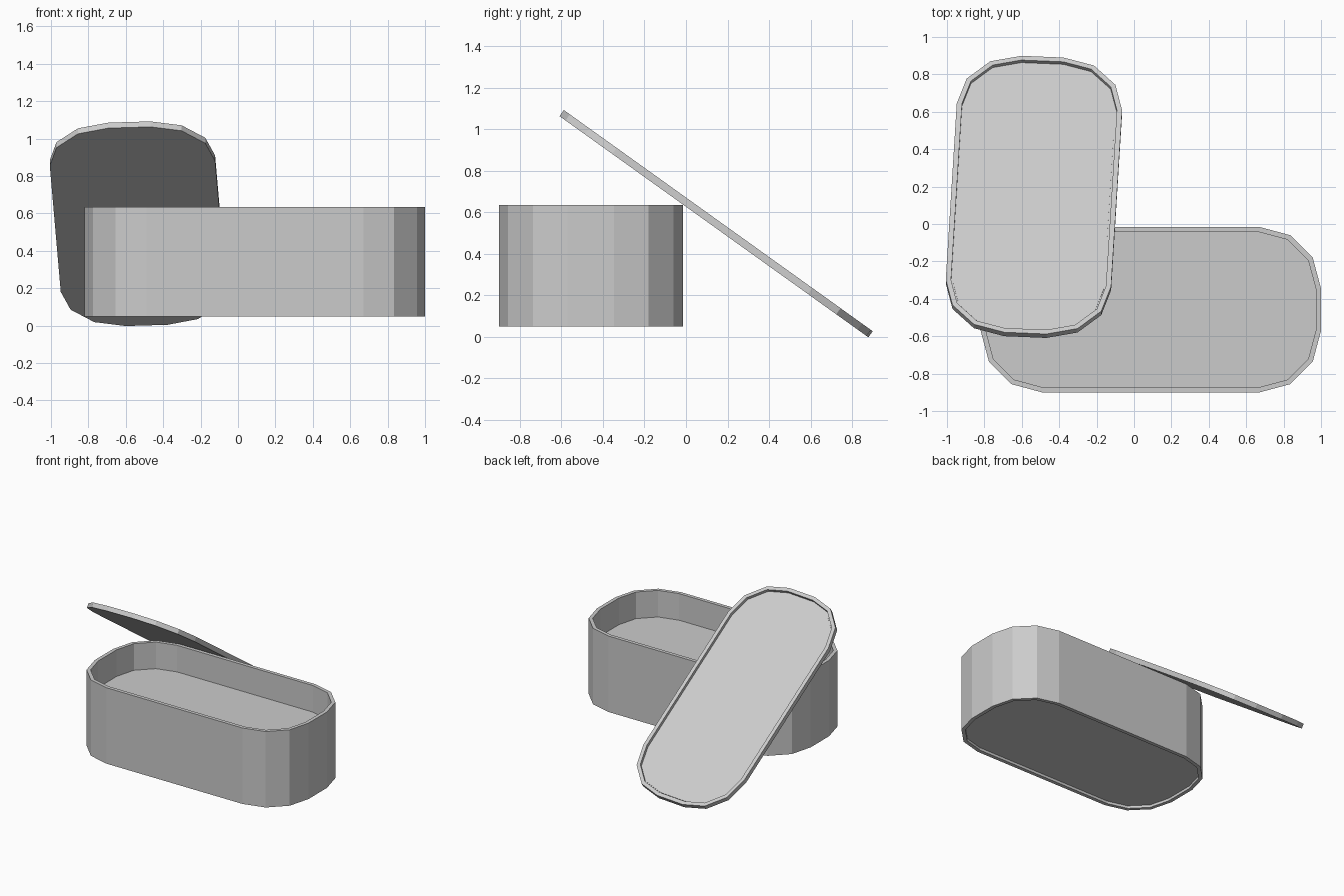
import bpy
import bmesh
from math import sin, cos, radians
from mathutils import Euler

LENGTH, WIDTH, RADIUS, RIM = 1.82, 0.885, 0.33, 0.028

cube = bpy.data.objects.get("Cube")
if cube:
    bpy.data.objects.remove(cube)

grey = bpy.data.materials.new("light_grey")
grey.use_nodes = True
COLOUR = (0.6, 0.6, 0.6, 1)
grey.diffuse_color = COLOUR
grey.node_tree.nodes["Principled BSDF"].inputs["Base Color"].default_value = COLOUR


def rounded_outline(inset):
    """Rounded rectangle with three facets per corner."""
    corners = [(1, 1), (-1, 1), (-1, -1), (1, -1)]
    points = []
    for quarter, (sx, sy) in enumerate(corners):
        for step in range(4):
            a = radians(90 * quarter + 30 * step)
            points.append((sx * (LENGTH / 2 - RADIUS) + (RADIUS - inset) * cos(a),
                           sy * (WIDTH / 2 - RADIUS) + (RADIUS - inset) * sin(a)))
    return points


def layered_shell(name, layers):
    """Join outlines, given as (inset, height), and cap the first and last."""
    bm = bmesh.new()
    rings = [[bm.verts.new((x, y, z)) for x, y in rounded_outline(inset)]
             for inset, z in layers]
    for low, high in zip(rings, rings[1:]):
        n = len(low)
        for i in range(n):
            j = (i + 1) % n
            bm.faces.new((low[i], low[j], high[j], high[i]))
    bm.faces.new(rings[0][::-1])
    bm.faces.new(rings[-1])
    bmesh.ops.recalc_face_normals(bm, faces=bm.faces)
    mesh = bpy.data.meshes.new(name)
    bm.to_mesh(mesh)
    bm.free()
    mesh.materials.append(grey)
    obj = bpy.data.objects.new(name, mesh)
    bpy.context.collection.objects.link(obj)
    return obj


# Box: recessed base, straight outer wall, rim, shallow inside
box = layered_shell("box", [(RIM, 0.02), (RIM, 0), (0, 0), (0, 0.585),
                            (RIM, 0.585), (RIM, 0.38)])
box.location = (0.09, -0.458, 0.05)

# Lid: flat underside, raised rim, sunken panel with a fine border
T = 0.018
lid = layered_shell("lid", [(0, -T), (0, T), (RIM, T), (RIM, -0.005),
                            (RIM + 0.01, -0.005), (RIM + 0.01, -0.002)])
lean = Euler((radians(-35.6), 0, 0)).to_matrix()
turn = Euler((0, 0, radians(87.1))).to_matrix()
lid.rotation_euler = (lean @ turn).to_euler()
lid.location = (-0.535, 0.145, 0.545)
